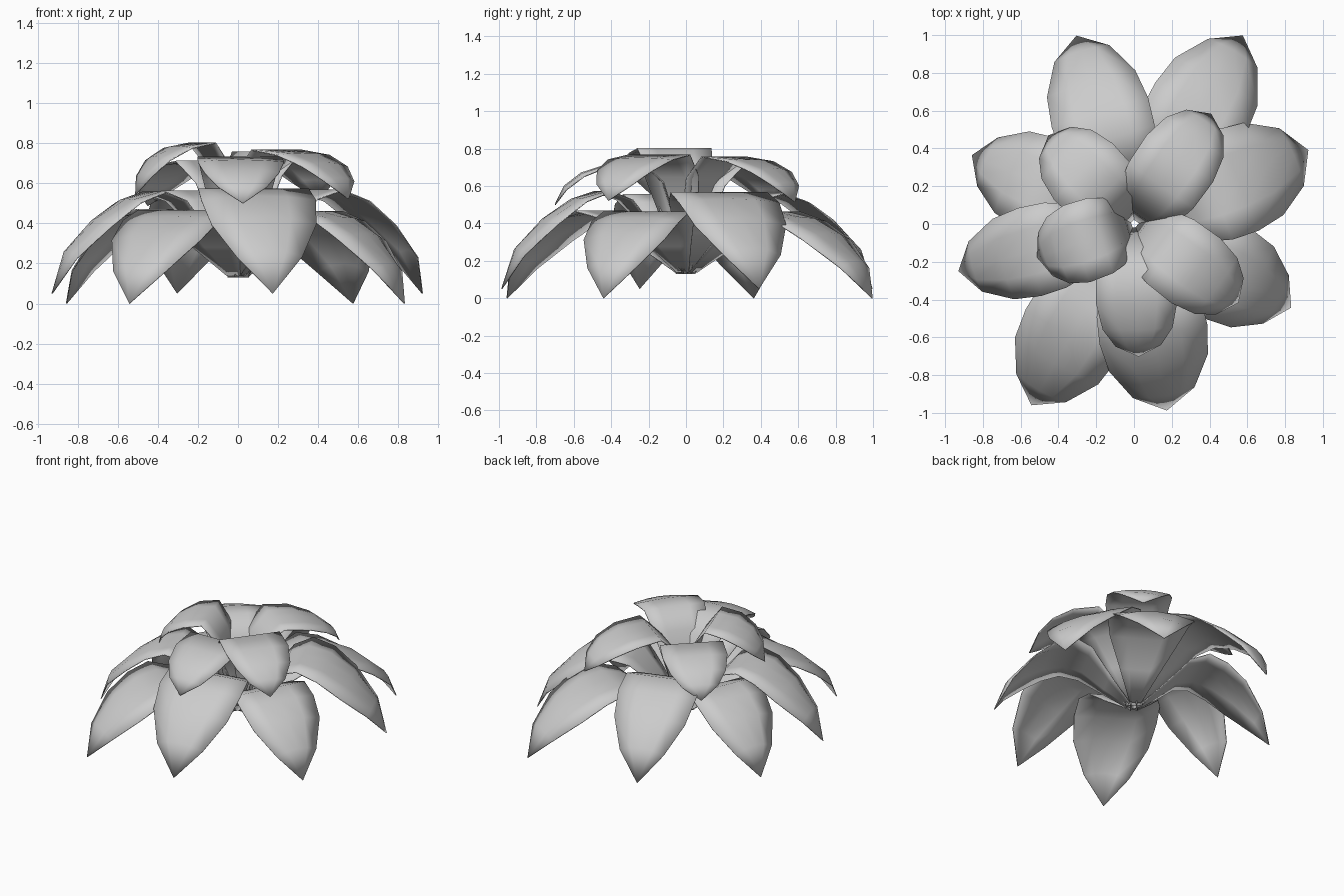
import bpy, bmesh, math

cube = bpy.data.objects.get("Cube")
if cube:
    bpy.data.objects.remove(cube)

# One mid grey for the whole flower
grey = bpy.data.materials.new("soft_grey")
grey.use_nodes = True
grey.diffuse_color = (0.6, 0.6, 0.6, 1)
grey.node_tree.nodes["Principled BSDF"].inputs["Base Color"].default_value = (0.6, 0.6, 0.6, 1)

# Petal profiles from base to tip: (radius, height, half width, edge droop), tip at radius 1
LOW = [(.04, .14, .04, 0), (.2, .28, .14, 0), (.35, .42, .24, 0), (.48, .46, .28, 0),
       (.62, .43, .285, .02), (.77, .35, .26, .04), (.92, .2, .155, .04), (1, 0, 0, 0)]
HIGH = [(.04, .15, .04, 0), (.18, .35, .14, 0), (.33, .52, .24, 0), (.45, .565, .28, 0),
        (.6, .53, .29, .02), (.76, .43, .265, .04), (.92, .27, .165, .04), (1, .05, 0, 0)]
INNER = [(.03, .13, .05, 0), (.08, .4, .12, 0), (.18, .62, .18, 0), (.35, .73, .21, 0),
         (.6, .715, .215, .01), (.8, .67, .185, .02), (.93, .6, .12, .02), (1, .5, 0, 0)]
COLUMNS = (-1, -.5, 0, .5, 1)


def petal(name, profile, angle, length, top, width):
    """Thin curved blade swept outwards along its profile, then turned about z."""
    a = math.radians(angle)
    base_z = profile[0][1]
    peak = max(row[1] for row in profile)
    bm = bmesh.new()
    rows = []
    for r, z, w, droop in profile:
        if z > base_z:
            z = base_z + (z - base_z) * (top - base_z) / (peak - base_z)
        row = []
        for c in COLUMNS:
            rad = r * length - droop * c * c * .4
            side = c * w * width
            row.append(bm.verts.new((rad * math.cos(a) - side * math.sin(a),
                                     rad * math.sin(a) + side * math.cos(a),
                                     z - droop * c * c)))
        rows.append(row)
    for lower, upper in zip(rows, rows[1:]):
        for i in range(len(COLUMNS) - 1):
            bm.faces.new((lower[i], upper[i], upper[i + 1], lower[i + 1]))
    bmesh.ops.remove_doubles(bm, verts=bm.verts, dist=.001)
    for f in bm.faces:
        f.smooth = True
    mesh = bpy.data.meshes.new(name)
    bm.to_mesh(mesh)
    bm.free()
    mesh.materials.append(grey)
    obj = bpy.data.objects.new(name, mesh)
    bpy.context.collection.objects.link(obj)
    # Thin body whose soft rim rounds the shading at the edges
    solid = obj.modifiers.new("thickness", 'SOLIDIFY')
    solid.thickness = .006
    solid.offset = 0


# Lower ring, middle ring and inner crown: (angle, length, top height, width)
rings = {
    "lower_petal": (LOW, [(60, 1.15, .46, .97), (-28, .94, .46, .93),
                          (240.5, 1.1, .465, .97), (157, .93, .47, .9)]),
    "middle_petal": (HIGH, [(107, 1.04, .56, .92), (23, 1, .565, 1),
                            (-80, 1, .57, 1), (195, .96, .555, .83)]),
    "inner_petal": (INNER, [(55, .71, .755, 1), (134, .65, .71, 1), (199, .54, .8, 1),
                            (-88, .7, .73, 1), (-37, .69, .765, 1)]),
}
for name, (profile, petals) in rings.items():
    for n, settings in enumerate(petals, 1):
        petal(f"{name}_{n}", profile, *settings)
